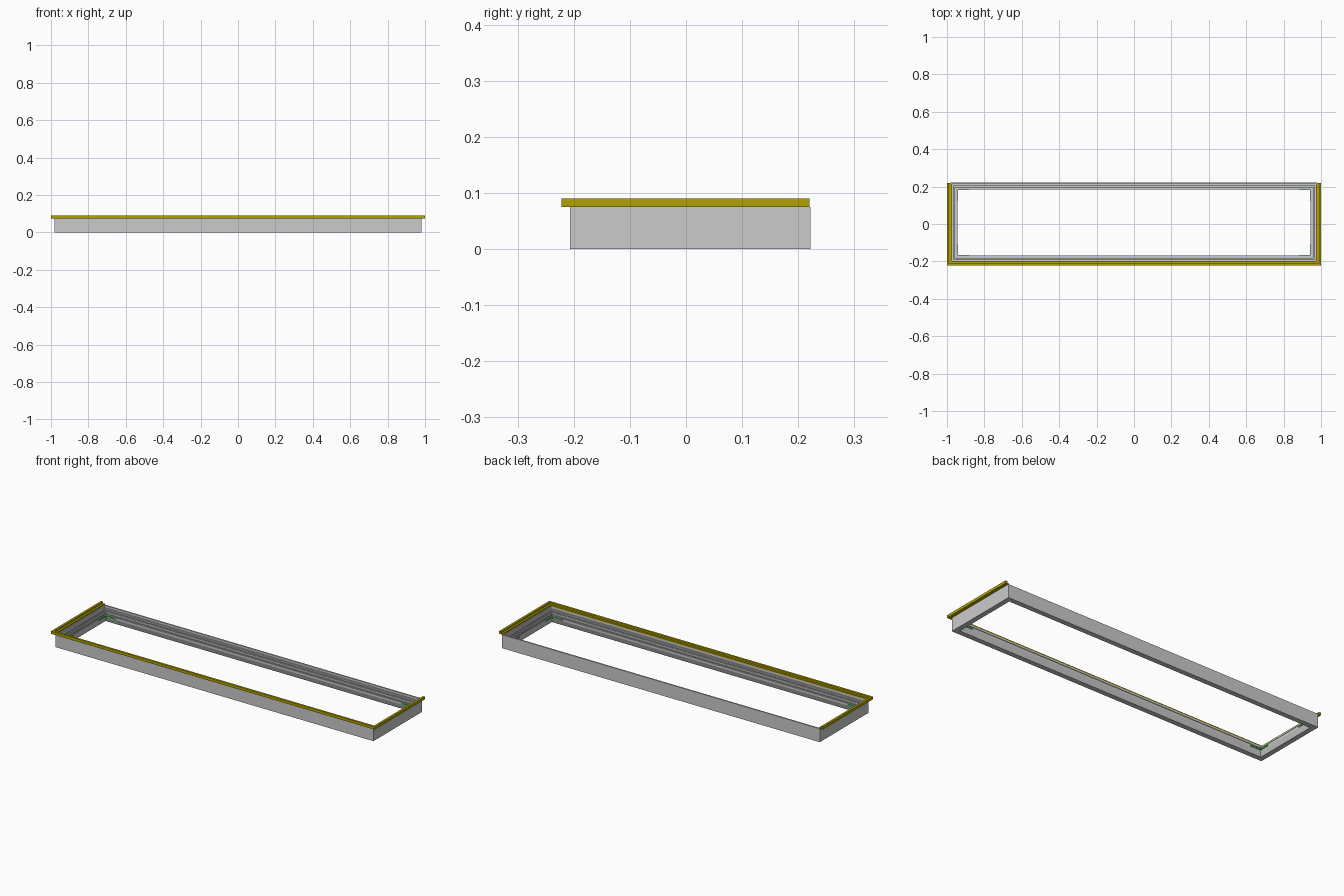
import bpy, bmesh

if "Cube" in bpy.data.objects:
    bpy.data.objects.remove(bpy.data.objects["Cube"])

XO, YF, YB = 0.982, -0.207, 0.222   # outer faces of the grey frame


def material(name, rgb):
    m = bpy.data.materials.new(name)
    m.diffuse_color = (*rgb, 1)
    m.use_nodes = True
    m.node_tree.nodes["Principled BSDF"].inputs["Base Color"].default_value = m.diffuse_color
    return m


def sweep(name, path, profile, closed=False, mat=None):
    """Sweep a (inset, z) profile along mitred stations (x, y, inset_x, inset_y)."""
    bm = bmesh.new()
    rings = [[bm.verts.new((x + d * ix, y + d * iy, z)) for d, z in profile]
             for x, y, ix, iy in path]
    n = len(profile)
    for i in range(len(rings) if closed else len(rings) - 1):
        a, b = rings[i], rings[(i + 1) % len(rings)]
        for j in range(n):
            k = (j + 1) % n
            bm.faces.new((a[j], a[k], b[k], b[j]))
    if not closed:
        bm.faces.new(rings[0])
        bm.faces.new(rings[-1])
    bmesh.ops.recalc_face_normals(bm, faces=bm.faces)
    me = bpy.data.meshes.new(name)
    bm.to_mesh(me)
    bm.free()
    ob = bpy.data.objects.new(name, me)
    bpy.context.collection.objects.link(ob)
    if mat:
        me.materials.append(mat)
    return ob


yellow = material("trim_yellow", (0.45, 0.36, 0.0))
green = material("key_green", (0.05, 0.5, 0.08))

# Main frame: thin outer wall, stepped ledges, leaning inner lip
frame_profile = [(0, 0), (0, 0.075), (0.008, 0.075), (0.008, 0.062),
                 (0.016, 0.062), (0.016, 0.052), (0.026, 0.052),
                 (0.026, 0.040), (0.038, 0.040), (0.038, 0.028), (0.028, 0)]
sweep("frame", [(-XO, YB, 1, -1), (-XO, YF, 1, 1), (XO, YF, -1, 1), (XO, YB, -1, -1)],
      frame_profile, closed=True)

# Ribs along the ledges
for i, (d, z) in enumerate([(0.020, 0.052), (0.031, 0.040)]):
    sweep(f"ledge_rib_{i + 1}",
          [(-XO, YB, 1, -1), (-XO, YF, 1, 1), (XO, YF, -1, 1), (XO, YB, -1, -1)],
          [(d, z - 0.001), (d, z + 0.005), (d + 0.003, z + 0.005), (d + 0.003, z - 0.001)],
          closed=True)

# Yellow edge trim on the left, front and right only
trim_profile = [(-0.018, 0.075), (-0.018, 0.090), (-0.003, 0.090),
                (-0.003, 0.081), (0.008, 0.081), (0.008, 0.075)]
trim_profile = [(d + (0.003 if d < -0.01 else 0), z) for d, z in trim_profile]
sweep("edge_trim", [(-XO - 0.003, 0.22, 1, 0), (-XO - 0.003, YF, 1, 1),
                    (XO + 0.003, YF, -1, 1), (XO + 0.003, 0.22, -1, 0)],
      trim_profile, mat=yellow)

# Green corner keys just showing at the inner lip
key_profile = [(0.034, 0.030), (0.034, 0.037), (0.0405, 0.037), (0.0405, 0.030)]
for sx in (-1, 1):
    for sy, y in ((1, YB), (-1, YF)):
        side = ("left" if sx < 0 else "right") + ("_back" if sy > 0 else "_front")
        sweep("corner_key_" + side,
              [(sx * (XO - 0.10), y, 0, -sy), (sx * XO, y, -sx, -sy),
               (sx * XO, y - sy * 0.10, -sx, 0)],
              key_profile, mat=green)
